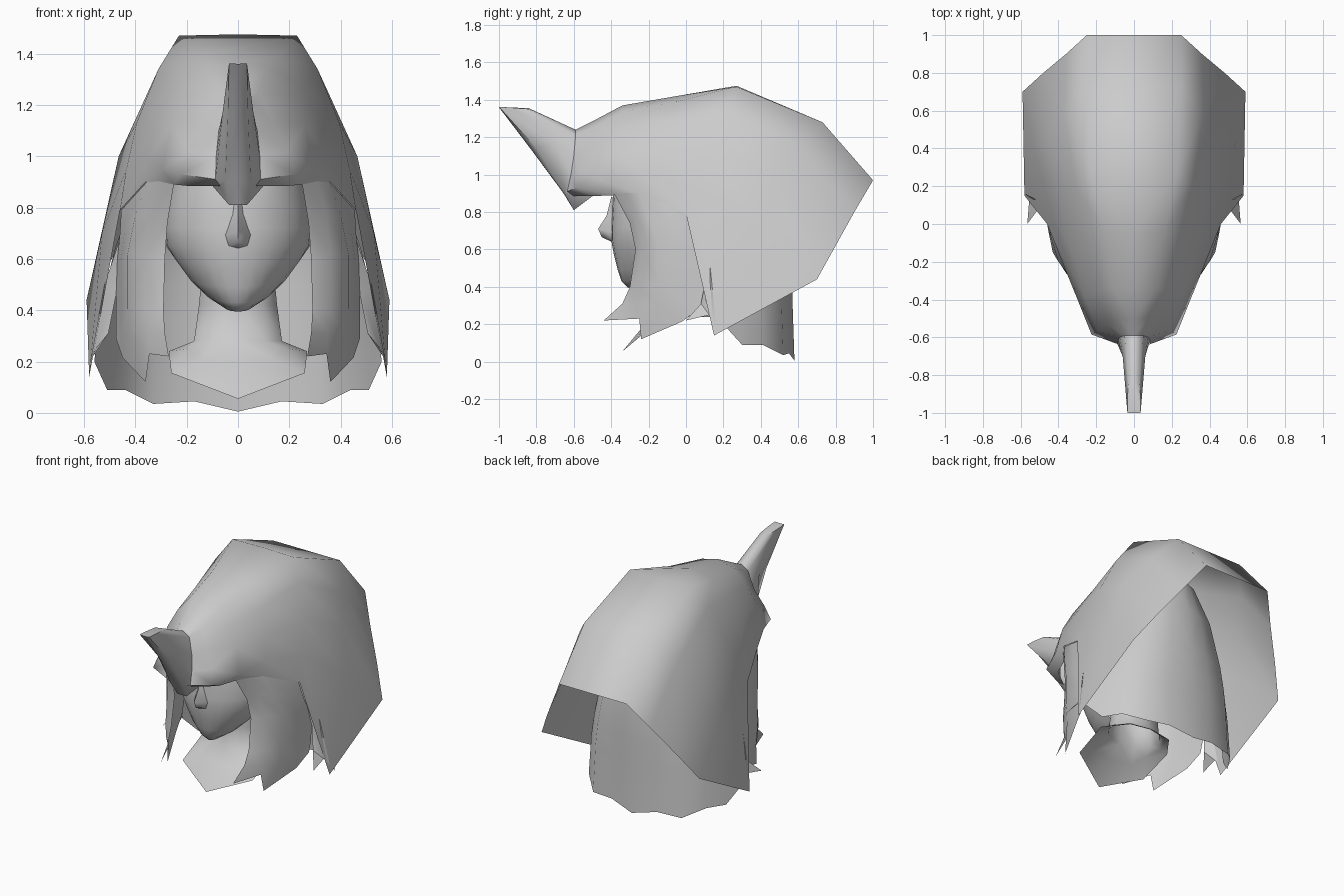
import bpy, bmesh, math

mat = bpy.data.materials.new("plain_grey")
mat.diffuse_color = (0.6, 0.6, 0.6, 1)


def make(name, verts, faces, mirror=True, angle=50):
    """Mesh object, mirrored over x, with smooth shading that keeps sharp edges."""
    me = bpy.data.meshes.new(name)
    me.from_pydata(verts, [], faces)
    bm = bmesh.new()
    bm.from_mesh(me)
    if mirror:
        geom = bm.verts[:] + bm.edges[:] + bm.faces[:]
        bmesh.ops.mirror(bm, geom=geom, axis='X', merge_dist=0.0005)
    bmesh.ops.remove_doubles(bm, verts=bm.verts, dist=0.0005)
    bmesh.ops.recalc_face_normals(bm, faces=bm.faces)
    bm.to_mesh(me)
    bm.free()
    me.materials.append(mat)
    ob = bpy.data.objects.new(name, me)
    bpy.context.collection.objects.link(ob)
    bpy.ops.object.select_all(action='DESELECT')
    ob.select_set(True)
    bpy.context.view_layer.objects.active = ob
    bpy.ops.object.shade_smooth_by_angle(angle=math.radians(angle))
    return ob


def loft(name, rows, **kw):
    """Skin a list of equally long rows of points."""
    n = len(rows[0])
    verts = [p for r in rows for p in r]
    faces = [(i * n + j, i * n + j + 1, (i + 1) * n + j + 1, (i + 1) * n + j)
             for i in range(len(rows) - 1) for j in range(n - 1)]
    return make(name, verts, faces, **kw)


# Hood: half sections from the beak seam to the flared rear edge;
# the last point of the front sections is the turned-under lip
seam = [(0, -.59, 1.24), (.05, -.59, 1.21), (.075, -.60, 1.1),
        (.085, -.615, 1.0), (.088, -.635, .91), (.07, -.60, .885)]
brow = [(0, -.50, 1.285), (.08, -.50, 1.25), (.14, -.53, 1.13),
        (.19, -.565, 1.02), (.225, -.585, .93), (.20, -.50, .885)]
fore = [(0, -.34, 1.37), (.12, -.34, 1.34), (.20, -.36, 1.24),
        (.26, -.385, 1.12), (.295, -.41, .95), (.25, -.38, .89)]
temple = [(0, -.05, 1.42), (.16, -.05, 1.39), (.25, -.10, 1.28),
          (.32, -.17, 1.13), (.35, -.22, .99), (.36, -.25, .90)]
crown = [(0, .27, 1.475), (.23, .27, 1.47), (.31, .20, 1.34),
         (.395, .14, 1.13), (.435, .06, .95), (.46, 0, .79)]
rear = [(0, .73, 1.28), (.25, .73, 1.28), (.37, .60, 1.15),
        (.465, .46, 1.0), (.53, .40, .70), (.58, .15, .14)]
hem = [(0, 1, .97), (.25, 1, .97), (.36, .90, .80),
       (.48, .80, .62), (.59, .70, .44), (.58, .15, .14)]
loft("hood", [seam, brow, fore, temple, crown, rear, hem], angle=75)

# Beak: rounded keel rising forward from the brim, with a small wedge beneath
beak = [(0, -1, 1.36), (.035, -1, 1.362), (.035, -.93, 1.358), (.03, -.84, 1.35), (0, -.84, 1.355),
        (0, -.825, 1.13), (.04, -.80, 1.14), (.06, -.70, 1.17), (.05, -.59, 1.21), (0, -.59, 1.24),
        (0, -.655, .90), (.05, -.65, .90), (.088, -.635, .91), (.085, -.615, 1.0), (.075, -.60, 1.1),
        (0, -.60, .81), (.035, -.60, .81), (.07, -.60, .885), (.10, -.50, .885), (0, -.50, .885)]
make("beak", beak, [(0, 1, 6, 5), (1, 2, 7, 6), (2, 3, 8, 7), (3, 4, 9, 8),
                    (5, 6, 11, 10), (6, 7, 13, 12, 11), (7, 8, 14, 13), (0, 4, 3, 2, 1),
                    (10, 11, 16, 15), (11, 12, 17, 16), (15, 16, 18, 19), (16, 17, 18)], angle=60)

# Face: (height, front depth, half width) swept round to the ears
face_rows = [(.95, -.37, .25), (.90, -.39, .26), (.80, -.395, .28), (.72, -.40, .288),
             (.65, -.40, .28), (.57, -.385, .245), (.49, -.365, .185),
             (.43, -.345, .12), (.395, -.31, .06), (.41, -.18, .07)]
rows = []
for z, y, w in face_rows:
    row = []
    for k in range(8):
        a = math.radians(k * 13)
        back = -.10 if z > .5 else -.14
        lift = .03 * (k / 7) ** 2 if z < .6 else 0      # jaw climbs toward the ears
        row.append((w * math.sin(a), back + (y - back) * math.cos(a), z + lift))
    rows.append(row)
loft("face", rows, angle=80)

# Nose
make("nose", [(0, -.40, .88), (.03, -.375, .87), (0, -.425, .78), (.03, -.38, .77),
              (0, -.47, .71), (.025, -.435, .70), (.06, -.375, .69),
              (0, -.45, .665), (.04, -.39, .65), (0, -.395, .64)],
     [(0, 2, 3, 1), (2, 4, 5, 3), (3, 5, 6), (4, 7, 5), (5, 7, 8, 6), (7, 9, 8)], angle=85)

# Neck flowing into a pointed collar
neck = []
for w, yf, yb, z in [(.15, -.13, .14, .52), (.16, -.13, .14, .42), (.18, -.14, .14, .28)]:
    c, h = (yf + yb) / 2, (yb - yf) / 2
    neck.append([(w * math.sin(math.radians(a)), c - h * math.cos(math.radians(a)), z)
                 for a in (0, 36, 72, 108, 144, 180)])
neck.append([(0, -.22, .20), (.14, -.20, .21), (.20, -.12, .25), (.22, .0, .26),
             (.14, .13, .25), (0, .16, .25)])
neck.append([(0, -.34, .055), (.13, -.28, .105), (.26, -.22, .155), (.27, 0, .24),
             (.16, .15, .24), (0, .18, .24)])
loft("neck_and_collar", neck, angle=60)

# Front locks framing the face, with ragged tips
loft("front_lock", [
    [(.25, -.38, .89), (.31, -.32, .905), (.355, -.25, .90), (.41, -.11, .84), (.455, 0, .79)],
    [(.275, -.30, .74), (.345, -.27, .77), (.40, -.20, .77), (.44, -.07, .72), (.46, .03, .70)],
    [(.285, -.27, .60), (.36, -.24, .62), (.43, -.15, .62), (.455, -.03, .60), (.47, .07, .60)],
    [(.29, -.30, .40), (.36, -.26, .40), (.43, -.15, .41), (.455, .0, .42), (.475, .11, .46)],
    [(.285, -.34, .31), (.35, -.27, .31), (.42, -.15, .30), (.455, -.0, .30), (.475, .10, .36)],
    [(.27, -.44, .22), (.345, -.25, .23), (.36, -.24, .12), (.45, -.02, .215), (.475, .08, .29)]],
    angle=60)

# Spiked lock beside the hood edge
make("side_lock", [(.46, .05, .68), (.475, .11, .46), (.505, .08, .31), (.565, 0, .22),
                   (.555, .125, .25), (.575, .16, .20), (.52, .13, .50)],
     [(0, 1, 6), (1, 2, 4, 6), (2, 3, 4), (4, 5, 6)])

# Back hair: curved curtain hanging inside the hood, scalloped hem
curtain = [(0, .58, .005), (.17, .55, .045), (.33, .52, .035),
           (.44, .41, .09), (.51, .30, .09), (.56, .20, .20)]
rows = [curtain]
for z, sx, sy in [(.35, .97, .98), (.5, .92, .98), (.65, .85, .97), (.95, .66, .92), (1.2, .42, .8)]:
    rows.append([(x * sx, y * sy, z) for x, y, _ in curtain])
loft("back_hair", rows, angle=60)
